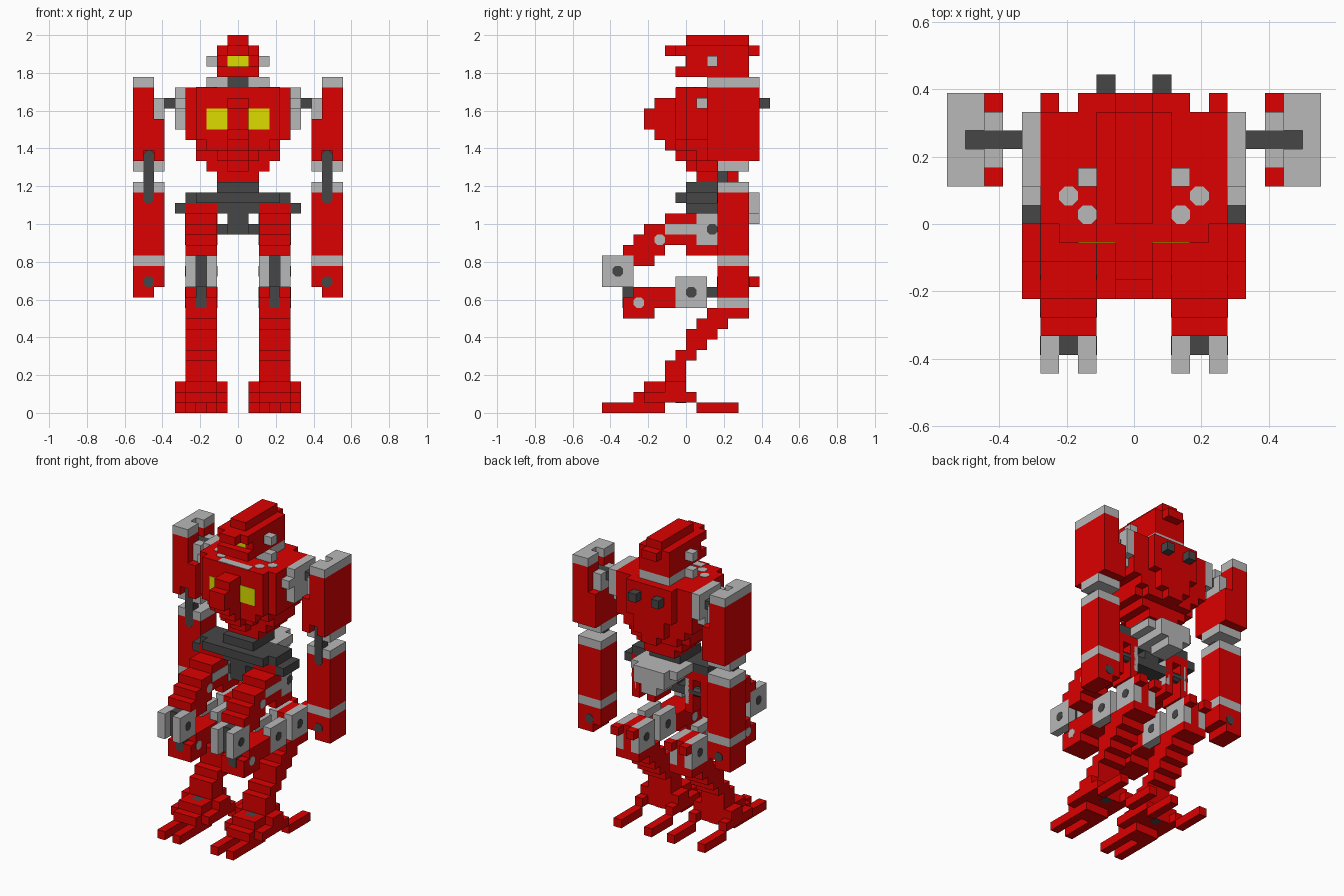
import bpy
import bmesh

if "Cube" in bpy.data.objects:
    bpy.data.objects.remove(bpy.data.objects["Cube"], do_unlink=True)

U = 1 / 18  # one block


def material(name, rgb):
    m = bpy.data.materials.new(name)
    m.use_nodes = True
    m.diffuse_color = (*rgb, 1)
    m.node_tree.nodes["Principled BSDF"].inputs["Base Color"].default_value = (*rgb, 1)
    return m


RED = material("red", (0.72, 0.0, 0.0))
GREY = material("light grey", (0.48, 0.48, 0.48))
DARK = material("dark grey", (0.062, 0.062, 0.062))
YELLOW = material("yellow", (0.72, 0.72, 0.0))


def part(name, mat, *boxes, mirror=False, round_axis=None):
    """Join boxes (x0, x1, y0, y1, z0, z1), in blocks, into one object.
    round_axis cuts the edges along that axis, giving eight-sided pins."""
    for side in ((1, -1) if mirror else (1,)):
        bm = bmesh.new()
        for b in boxes:
            res = bmesh.ops.create_cube(bm, size=1)
            for v in res["verts"]:
                lo_hi = [b[2 * i + (v.co[i] > 0)] for i in range(3)]
                v.co = (lo_hi[0] * side * U, lo_hi[1] * U, lo_hi[2] * U)
        bmesh.ops.recalc_face_normals(bm, faces=bm.faces)
        if round_axis is not None:
            others = [i for i in range(3) if i != round_axis]
            edges = [e for e in bm.edges
                     if all(abs(e.verts[0].co[i] - e.verts[1].co[i]) < 1e-6 for i in others)]
            bmesh.ops.bevel(bm, geom=edges, offset=0.28 * U, segments=1, affect="EDGES")
        full = name if not mirror else ("left_" if side > 0 else "right_") + name
        mesh = bpy.data.meshes.new(full)
        bm.to_mesh(mesh)
        bm.free()
        mesh.materials.append(mat)
        bpy.context.collection.objects.link(bpy.data.objects.new(full, mesh))


def pair(name, mat, *boxes, round_axis=None):
    part(name, mat, *boxes, mirror=True, round_axis=round_axis)


# Head
part("head", RED, (-2, 2, -1, 6, 32, 33), (-2, 2, 0, 6, 33, 34),
     (-2, 2, -1, 6, 34, 35), (-1, 1, -2, 7, 34, 35), (-1, 1, 0, 6, 35, 36))
part("visor", YELLOW, (-1, 1, -0.05, 0, 33, 34))
pair("ear", GREY, (2, 3, 2, 3, 33, 34))
part("neck", DARK, (-1, 1, 2, 5, 31, 32))
part("collar", GREY, (1, 2, 2, 6, 31, 32), (-2, -1, 2, 6, 31, 32),
     (2, 3, 2, 3, 31, 32), (-3, -2, 2, 3, 31, 32), (-1, 1, 5, 6, 31, 32))
pair("collar_trim", GREY, (3, 4, 1, 2, 31, 31.05), (2, 3, 0, 1, 31, 31.05), round_axis=2)
part("collar_front", GREY, (-2, 2, -0.95, 0, 31, 31.05))

# Torso, stepping in towards the waist
part("torso", RED,
     (-5, 5, 0, 6, 26, 31), (-4, 4, -1, 6, 26, 31), (-3, 3, 6, 7, 27, 31),
     (-4, 4, 0, 6, 25, 26), (-4, 4, 1, 5, 24, 25), (-3, 3, 5, 6, 24, 25),
     (-2, 2, 6, 7, 25, 27), (-1, 1, 6, 7, 24, 25),
     (-3, 3, 1, 5, 23, 24), (-2, 2, 1, 5, 22, 23))
part("chest_ridge", RED, (-1, 1, -3, -1, 26, 30), (-1, 1, -4, -3, 27, 29),
     (-1, 1, -2, 0, 25, 26), (-3, 3, -1, 0, 25, 26),
     (-1, 1, -1, 1, 24, 25), (-2, 2, 0, 1, 24, 25), (-1, 1, 0, 1, 23, 24))
pair("chest_lamp", YELLOW, (1, 3, -1.05, -1, 27, 29))
pair("back_peg", DARK, (1, 2, 7, 8, 29, 30))

# Shoulders
pair("shoulder_plate", GREY, (5, 6, 1, 6, 29, 30), (5, 6, 2, 6, 28, 31),
     (5, 6, 2, 5, 27, 28))
pair("shoulder_axle", DARK, (6, 9, 4, 5, 29, 30))
pair("shoulder_socket", GREY, (7, 8, 3, 4, 28, 30), (7, 8, 5, 6, 28, 30),
     (7, 8, 4, 5, 28, 29))
pair("shoulder_cap", GREY, (9, 10, 2, 7, 31, 32), (8, 9, 2, 4, 31, 32),
     (8, 9, 5, 7, 31, 32))

# Arms
pair("upper_arm", RED, (9, 10, 2, 7, 24, 31), (8, 9, 2, 4, 25, 31),
     (8, 9, 5, 7, 25, 31), (8, 9, 4, 5, 24, 29), (8, 9, 5, 7, 24, 25),
     (7, 8, 2, 7, 24, 28))
pair("elbow_rod", DARK, (8, 9, 2.95, 4, 20, 25), round_axis=1)
pair("elbow_cuff", GREY, (7, 10, 3, 6, 23, 24), (7, 10, 3, 6, 21, 22))
pair("forearm", RED, (7, 10, 3, 6, 15, 21))
pair("wrist_band", GREY, (7, 10, 3, 6, 14, 15))
pair("hand", RED, (7, 10, 3, 6, 12, 14), (8, 10, 3, 6, 11, 12))
pair("hand_barrel", DARK, (8, 9, 2.95, 6.05, 12, 13), round_axis=1)

# Pelvis
part("pelvis", DARK, (-2, 2, 0, 4, 21, 22), (-5, 5, 0, 3, 20, 21),
     (-4, 4, -1, 0, 20, 21), (-2, 2, 0, 3, 19, 20), (-1, 1, 0, 3, 17, 19),
     (-2, 2, 1, 3, 17, 18))
pair("hip_stub", DARK, (5, 6, 0, 3, 19, 20))
part("pelvis_back", GREY, (-3, 3, 3, 6, 20, 21), (-2, 2, 6, 7, 19, 21),
     (-2, 2, 3, 6, 19, 20), (-1, 1, 4, 7, 18, 19))

# Thighs, stepping forward to the knees, split in two at the back
pair("thigh", RED, (2, 5, 0, 3, 19, 20), (2, 5, -2, 1, 18, 19),
     (2, 5, -4, 1, 17, 18), (2, 5, -5, 1, 16, 17), (2, 5, -6, -2, 15, 16),
     (2, 5, -5, -3, 14, 15), (2, 3, 1, 3, 16, 19), (4, 5, 1, 3, 16, 19),
     (2, 3, 0, 3, 15, 16), (4, 5, 0, 3, 15, 16))
pair("thigh_strut", GREY, (1.97, 5.03, -2, 1, 17, 18), (4.5, 5.03, 1, 3, 16, 19),
     (1.97, 2.5, 1, 3, 16, 19))
pair("thigh_strut_end", GREY, (1.97, 5.03, -3, -2, 16, 17), round_axis=0)
pair("hip_pin", DARK, (1.95, 5.05, 2, 3, 17, 18), round_axis=0)

# Knees and middle legs
pair("knee_plates", GREY, (2, 3, -8, -5, 12, 15), (4, 5, -8, -5, 12, 15))
pair("knee_pin", DARK, (1.97, 5.03, -7, -6, 13, 14), round_axis=0)
pair("knee_link", DARK, (3, 4, -7, -6, 12, 15))
pair("middle_link", DARK, (3, 4, -6.05, -5, 10, 12))
pair("middle_leg", RED, (2, 5, -6, -3, 9, 11), (2, 5, -5, -1, 10, 12),
     (3, 4, -1, 1, 10, 12))
pair("middle_leg_pin", GREY, (1.97, 5.03, -5, -4, 10, 11), round_axis=0)

# Rear joints: two plated hinges joined by a link, with heel spurs
for hinge, y in (("hock", -1), ("heel", 3)):
    pair(hinge + "_plates", GREY, (2, 3, y, y + 3, 10, 13), (4, 5, y, y + 3, 10, 13))
    pair(hinge + "_pin", DARK, (1.97, 5.03, y + 1, y + 2, 11, 12), round_axis=0)
pair("hock_link", DARK, (3, 4, 1, 3, 11, 12))
pair("heel_core", RED, (3, 4, 3, 6, 10, 13))
pair("heel_spurs", RED, (2, 3, 6, 7, 12, 13), (4, 5, 6, 7, 12, 13))

# Shins, one stepped layer per block of height
shin_steps = [(-2, 0), (-2, 0), (-1, 1), (0, 2), (0, 3), (1, 4), (2, 6)]
pair("shin", RED, *[(2, 5, a, b, 3 + i, 4 + i) for i, (a, b) in enumerate(shin_steps)])

# Feet with splayed toes
pair("foot", RED, (1, 6, -2, 0, 2, 3), (2, 3, -4, -2, 2, 3), (4, 5, -4, -2, 2, 3),
     (3, 4, -4, -3, 2, 3), (2, 5, -5, 0, 1, 2), (1, 6, -4, 0, 1, 2),
     (1, 2, 0, 1, 1, 2), (5, 6, 0, 1, 1, 2))
pair("front_toes", RED, (2, 3, -8, -2, 0, 1), (4, 5, -8, -2, 0, 1), (3, 4, -4, -2, 0, 1))
pair("rear_toes", RED, (1, 2, 1, 5, 0, 1), (5, 6, 1, 5, 0, 1))
pair("ankle_pin", DARK, (3, 4, -1, 0, 0.95, 2), (3, 4, -3, -2, 2, 3))
